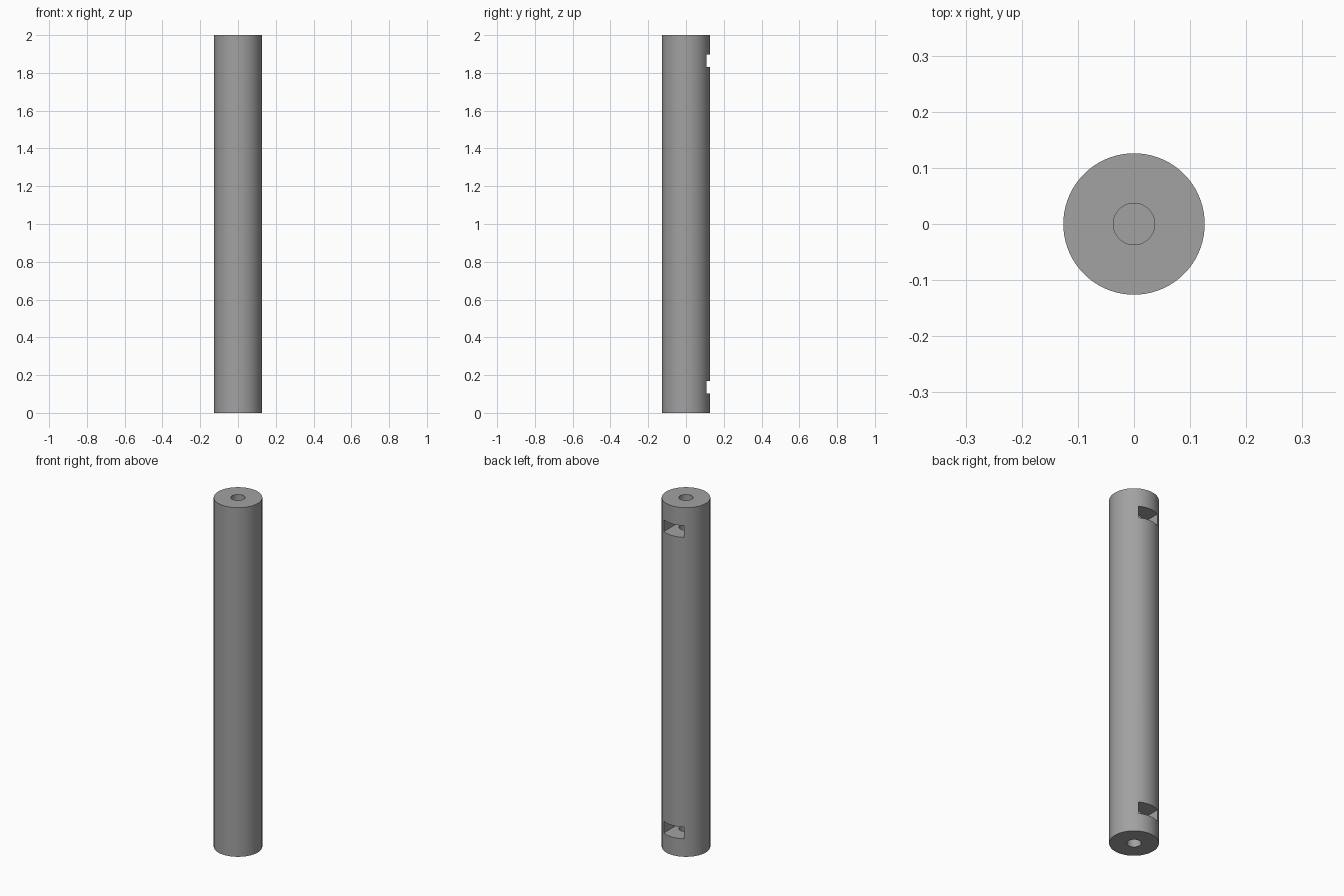
import bpy, math

if "Cube" in bpy.data.objects:
    bpy.data.objects.remove(bpy.data.objects["Cube"])

R, H = 0.126, 2.0
BORE_R, BORE_DEPTH = 0.037, 0.25
SLOT_HALF, SLOT_BACK = 0.063, -0.063

grey = bpy.data.materials.new("grey metal")
grey.diffuse_color = (0.36, 0.36, 0.36, 1)
grey.use_nodes = True
grey.node_tree.nodes["Principled BSDF"].inputs["Base Color"].default_value = grey.diffuse_color


def cylinder(name, radius, z0, z1, sides):
    bpy.ops.mesh.primitive_cylinder_add(vertices=sides, radius=radius, depth=z1 - z0,
                                        location=(0, 0, (z0 + z1) / 2))
    ob = bpy.context.object
    ob.name = name
    ob.data.materials.append(grey)
    return ob


def box(name, lo, hi):
    bpy.ops.mesh.primitive_cube_add(size=1, location=[(a + b) / 2 for a, b in zip(lo, hi)])
    ob = bpy.context.object
    ob.name = name
    ob.scale = [b - a for a, b in zip(lo, hi)]
    ob.data.materials.append(grey)
    return ob


def cut(target, cutter):
    mod = target.modifiers.new("cut", 'BOOLEAN')
    mod.operation = 'DIFFERENCE'
    mod.solver = 'EXACT'
    mod.object = cutter
    bpy.context.view_layer.objects.active = target
    bpy.ops.object.modifier_apply(modifier=mod.name)
    bpy.data.objects.remove(cutter)


# Main round post
post = cylinder("round_post", R, 0, H, 96)

# Nut slots in the back and blind bolt bores, mirrored at both ends
for s in (-1, 1):
    def end(d):
        return H / 2 + s * (H / 2 - d)
    z0, z1 = sorted((end(0.103), end(0.17)))
    cut(post, box("slot_cutter", (-SLOT_HALF, SLOT_BACK, z0), (SLOT_HALF, 0.2, z1)))
    z0, z1 = sorted((end(-0.05), end(BORE_DEPTH)))
    cut(post, cylinder("bore_cutter", BORE_R, z0, z1, 48))

# Smooth round walls with crisp rims
bpy.ops.object.select_all(action='DESELECT')
post.select_set(True)
bpy.context.view_layer.objects.active = post
bpy.ops.object.shade_smooth_by_angle(angle=math.radians(30))
